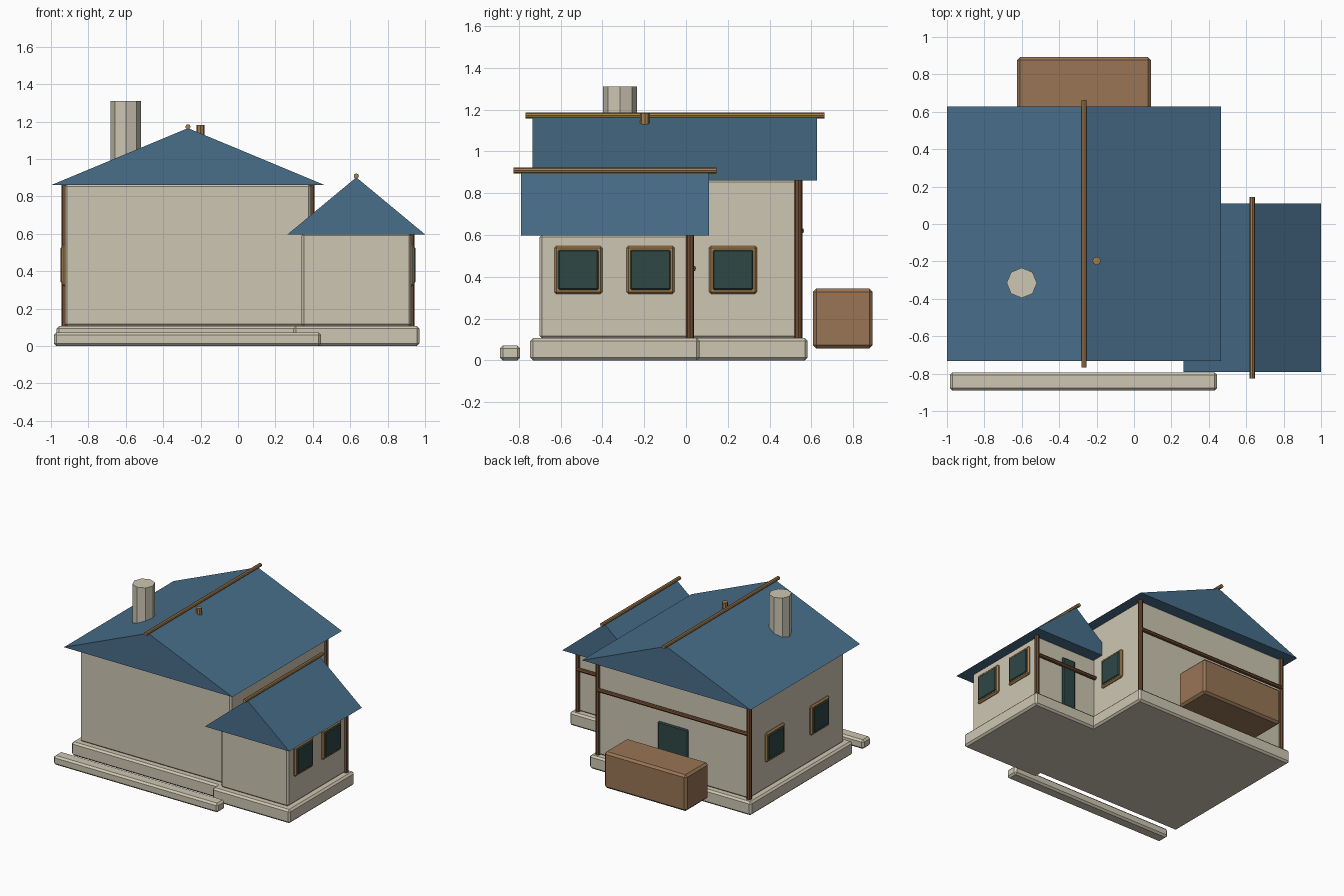
import bpy
import bmesh
from math import pi
from mathutils import Vector

if "Cube" in bpy.data.objects:
    bpy.data.objects.remove(bpy.data.objects["Cube"])


def material(name, r, g, b):
    """Flat material from 0-255 display values."""
    col = [((v / 255 + 0.055) / 1.055) ** 2.4 for v in (r, g, b)] + [1]
    m = bpy.data.materials.new(name)
    m.use_nodes = True
    m.diffuse_color = col
    m.node_tree.nodes["Principled BSDF"].inputs["Base Color"].default_value = col
    return m


PLASTER = material("pale plaster", 205, 198, 178)
ROOF = material("blue roof", 72, 110, 138)
GOLD = material("golden wood", 164, 126, 76)
DARK = material("dark wood", 116, 78, 50)
CRATE = material("crate wood", 152, 117, 85)
GLASS = material("dark teal", 46, 72, 69)


def add(name, bm, mat):
    bmesh.ops.recalc_face_normals(bm, faces=bm.faces)
    mesh = bpy.data.meshes.new(name)
    bm.to_mesh(mesh)
    bm.free()
    mesh.materials.append(mat)
    obj = bpy.data.objects.new(name, mesh)
    bpy.context.collection.objects.link(obj)
    return obj


def box(name, x, y, z, mat, bevel=0.012):
    """Bevelled box from three (low, high) ranges."""
    bm = bmesh.new()
    bmesh.ops.create_cube(bm, size=1)
    for v in bm.verts:
        v.co = [(r[0] + r[1]) / 2 + c * (r[1] - r[0]) for c, r in zip(v.co, (x, y, z))]
    obj = add(name, bm, mat)
    mod = obj.modifiers.new("Bevel", "BEVEL")
    mod.width = bevel
    mod.segments = 1
    return obj


def rod(name, start, end, radius, mat, sides=8):
    """Straight cylinder between two points."""
    a, b = Vector(start), Vector(end)
    bm = bmesh.new()
    bmesh.ops.create_cone(bm, cap_ends=True, segments=sides, radius1=radius,
                          radius2=radius, depth=(b - a).length)
    obj = add(name, bm, mat)
    obj.location = (a + b) / 2
    obj.rotation_euler = (b - a).to_track_quat("Z", "Y").to_euler()
    return obj


def gable_roof(name, x, y, eave, peak):
    """Closed triangular prism with its ridge along y."""
    bm = bmesh.new()
    profile = ((x[0], eave), (x[1], eave), (sum(x) / 2, peak))
    front = bm.faces.new([bm.verts.new((px, y[0], pz)) for px, pz in profile])
    new = bmesh.ops.extrude_face_region(bm, geom=[front], use_keep_orig=True)["geom"]
    bmesh.ops.translate(bm, vec=(0, y[1] - y[0], 0),
                        verts=[g for g in new if isinstance(g, bmesh.types.BMVert)])
    return add(name, bm, ROOF)


def window(name, wall_x, side, y):
    """Framed window on a wall facing +x or -x."""
    for part, half, out, mat, bev in (("frame", 0.115, 0.016, GOLD, 0.01),
                                      ("glass", 0.096, 0.023, GLASS, 0.006)):
        xs = sorted((wall_x - side * 0.015, wall_x + side * out))
        box(f"{name}_{part}", xs, (y - half, y + half),
            (0.433 - half, 0.433 + half), mat, bev)


def house_block(name, x, y, top, beam_z):
    """Plinth, walls, roof, ridge pole, back door, posts and cross beam."""
    grow = lambda r, d: (r[0] - d, r[1] + d)
    mid, width, back = sum(x) / 2, x[1] - x[0], y[1]
    box(f"{name}_plinth", grow(x, 0.045), grow(y, 0.045), (0, 0.107), PLASTER, 0.014)
    box(f"{name}_walls", x, y, (0.105, top + 0.005), PLASTER)
    ry = grow(y, 0.09)
    gable_roof(f"{name}_roof", grow(x, 0.075), ry, top, top + 0.305)
    rod(f"{name}_ridge_pole", (mid, ry[0] - 0.035, top + 0.312),
        (mid, ry[1] + 0.035, top + 0.312), 0.014, GOLD)
    box(f"{name}_door", (mid - width / 10, mid + width / 10),
        (back - 0.02, back + 0.012), (0.105, 0.51), GLASS, 0.008)
    for side, px in zip(("right", "left"), x):
        rod(f"{name}_post_{side}", (px, back, 0.107), (px, back, top), 0.019, DARK)
    rod(f"{name}_cross_beam", (x[0], back + 0.013, beam_z),
        (x[1], back + 0.013, beam_z), 0.015, DARK)


# Main house and side wing
house_block("house", (-0.925, 0.39), (-0.643, 0.537), 0.86, 0.62)
house_block("wing", (0.34, 0.925), (-0.70, 0.02), 0.597, 0.44)

# Windows
for i, wy in enumerate((-0.33, 0.225)):
    window(f"right_window_{i}", -0.925, -1, wy)
window("house_left_window", 0.39, 1, 0.225)
for i, wy in enumerate((-0.515, -0.17)):
    window(f"wing_window_{i}", 0.925, 1, wy)

# Chimney and small roof vent
rod("chimney", (-0.6, -0.315, 0.95), (-0.6, -0.315, 1.31), 0.081, PLASTER)
rod("roof_vent", (-0.2, -0.197, 1.125), (-0.2, -0.197, 1.183), 0.022, GOLD)

# Front step and rear storage crate
box("front_step", (-0.985, 0.445), (-0.89, -0.793), (0, 0.072), PLASTER, 0.014)
box("storage_crate", (-0.625, 0.09), (0.607, 0.893), (0.058, 0.343), CRATE, 0.016)
